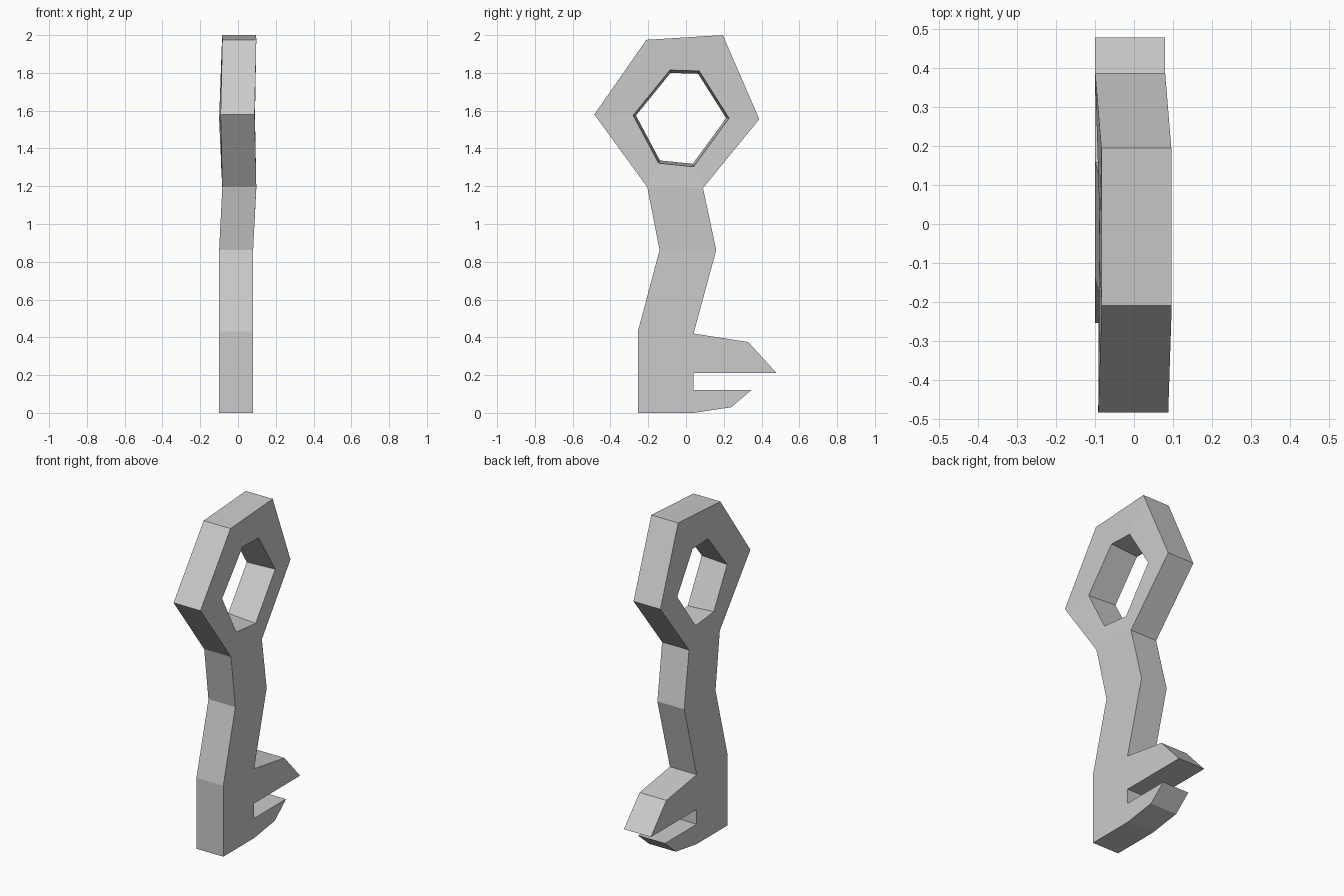
import bpy, bmesh
from mathutils import Vector

if "Cube" in bpy.data.objects:
    bpy.data.objects.remove(bpy.data.objects["Cube"])

THICK = 0.18

# Toothed bit outline (y, z), last edge joins the shaft
bit = [(-0.255, 0), (0.04, 0), (0.24, 0.03), (0.345, 0.12), (0.04, 0.12),
       (0.04, 0.21), (0.48, 0.21), (0.33, 0.375), (0.04, 0.42), (-0.255, 0.43)]
# Bend in the shaft
bend = [(0.16, 0.862), (-0.14, 0.862)]
# Six-sided bow: (y, z, sideways lean) outside, (y, z) inside
bow = [(0.09, 1.19, 0.007), (0.388, 1.555, -0.01), (0.195, 2.0, 0.006),
       (-0.21, 1.975, 0.007), (-0.485, 1.58, -0.002), (-0.205, 1.195, 0.007)]
hole = [(0.04, 1.303), (0.228, 1.56), (0.07, 1.81),
        (-0.085, 1.815), (-0.28, 1.575), (-0.145, 1.322)]

bm = bmesh.new()


def add(points, lean):
    return [bm.verts.new((THICK / 2 + (p[2] if len(p) > 2 else lean), p[0], p[1]))
            for p in points]


b, s, o, h = add(bit, -0.01), add(bend, -0.01), add(bow, 0), add(hole, 0.0)

# One side of the key: bit, shaft, then a ring of quads for the bow
bm.faces.new(b)
bm.faces.new((b[9], b[8], s[0], s[1]))
bm.faces.new((s[1], s[0], o[0], o[5]))
for i in range(6):
    j = (i + 1) % 6
    bm.faces.new((o[i], o[j], h[j], h[i]))

# Give it thickness; the hole narrows slightly towards the far side
centre = sum((v.co for v in h), Vector()) / 6
hole_keys = [v.co.copy() for v in h]
res = bmesh.ops.extrude_face_region(bm, geom=bm.faces[:], use_keep_orig=True)
for v in [g for g in res["geom"] if isinstance(g, bmesh.types.BMVert)]:
    if any((v.co - k).length < 1e-5 for k in hole_keys):
        v.co = centre + (v.co - centre) * 0.94
    v.co.x -= THICK
bmesh.ops.recalc_face_normals(bm, faces=bm.faces[:])

mesh = bpy.data.meshes.new("key")
bm.to_mesh(mesh)
bm.free()
bpy.context.collection.objects.link(bpy.data.objects.new("key", mesh))
